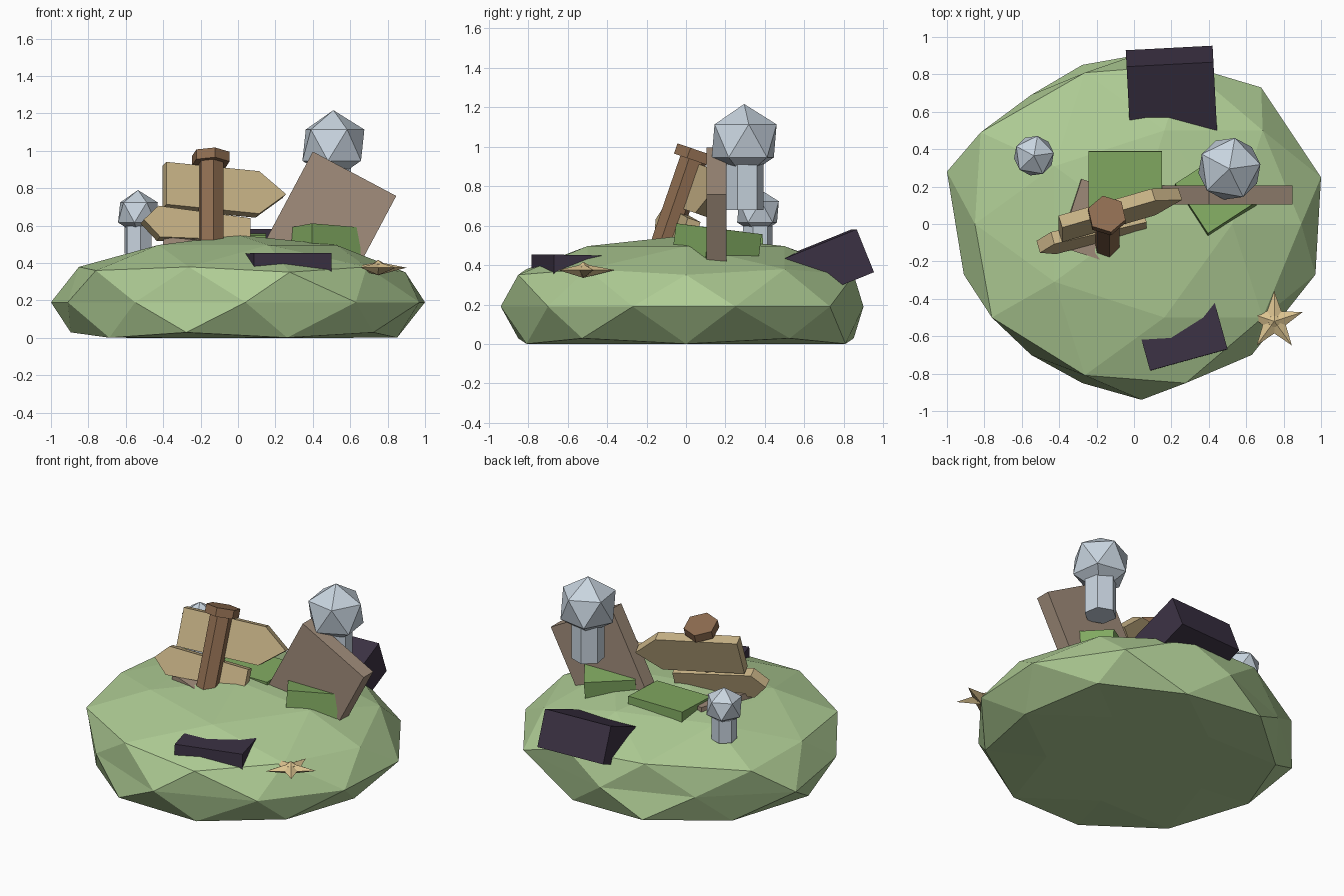
import bpy, bmesh, math
from mathutils import Matrix, Vector, Euler

if "Cube" in bpy.data.objects:
    bpy.data.objects.remove(bpy.data.objects["Cube"])

R = math.radians


def mat(name, r, g, b):
    m = bpy.data.materials.new(name)
    m.diffuse_color = (r, g, b, 1)
    m.use_nodes = True
    m.node_tree.nodes["Principled BSDF"].inputs["Base Color"].default_value = m.diffuse_color
    return m


GRASS = mat("grass", 0.43, 0.61, 0.30)
BUSH = mat("leaf_green", 0.22, 0.40, 0.12)
DARK = mat("dark_stone", 0.045, 0.032, 0.058)
SLAB = mat("brown_stone", 0.36, 0.27, 0.20)
POST = mat("post_wood", 0.27, 0.15, 0.08)
PLANK = mat("plank_wood", 0.58, 0.45, 0.24)
STAR = mat("sand", 0.72, 0.55, 0.28)
SILVER = mat("silver", 0.58, 0.66, 0.74)


def finish(name, bm, material, matrix=Matrix()):
    bmesh.ops.recalc_face_normals(bm, faces=bm.faces)
    me = bpy.data.meshes.new(name)
    bm.to_mesh(me)
    bm.free()
    me.materials.append(material)
    ob = bpy.data.objects.new(name, me)
    ob.matrix_world = matrix
    bpy.context.collection.objects.link(ob)
    return ob


def place(loc, rot=(0, 0, 0)):
    return Matrix.Translation(loc) @ Euler([R(a) for a in rot]).to_matrix().to_4x4()


def box(name, size, loc, rot, material):
    bm = bmesh.new()
    bmesh.ops.create_cube(bm, size=1)
    bmesh.ops.scale(bm, vec=size, verts=bm.verts)
    finish(name, bm, material, place(loc, rot))


def prism(name, radius, z0, z1, material, matrix, turn=0, sides=6):
    bm = bmesh.new()
    bmesh.ops.create_cone(bm, cap_ends=True, segments=sides, radius1=radius, radius2=radius, depth=z1 - z0,
                          matrix=Matrix.Translation((0, 0, (z0 + z1) / 2)) @ Matrix.Rotation(R(turn), 4, 'Z'))
    finish(name, bm, material, matrix)


def ball(name, radius, loc, material, turn=0):
    bm = bmesh.new()
    bmesh.ops.create_icosphere(bm, subdivisions=1, radius=radius)
    finish(name, bm, material, place(loc, (0, 0, turn)))


def sign(name, profile, thick, matrix):
    bm = bmesh.new()
    f = bm.faces.new([bm.verts.new((x, -thick / 2, z)) for x, z in profile])
    r = bmesh.ops.extrude_face_region(bm, geom=[f])
    bmesh.ops.translate(bm, vec=(0, thick, 0), verts=[v for v in r['geom'] if isinstance(v, bmesh.types.BMVert)])
    finish(name, bm, PLANK, matrix)


# Mound: squashed icosphere with an uneven rim and a flat base
bm = bmesh.new()
bmesh.ops.create_icosphere(bm, subdivisions=2, radius=1)
rim = [(-1, .28), (-.55, .69), (0, .9), (.68, .73), (1, .25), (.97, -.27),
       (.63, -.7), (.04, -.94), (-.55, -.7), (-.91, -.27)]
ring = [v for v in bm.verts if abs(v.co.z) < 0.01]
upper = [v for v in bm.verts if 0.3 < v.co.z < 0.6]
for v in bm.verts:
    v.co.z = max(0, 0.19 + 0.36 * v.co.z)
for targets, pool, z in ((rim, ring, .19), ([(-.82, .49), (-.76, -.5)], upper, .36)):
    for x, y in targets:
        v = min(pool, key=lambda p: (p.co.xy - Vector((x, y))).length)
        v.co = (x, y, z)
finish("mound", bm, GRASS)

# Signpost leaning back, with two arrow planks behind it
lean = place((-.145, -.13, .45), (-19, 0, 0))
prism("sign_post", .07, -.04, .53, POST, lean, 12)
prism("sign_post_cap", .105, .51, .565, POST, lean, 12)
sign("upper_sign", [(-.26, -.12), (.26, -.12), (.41, .005), (.26, .12), (-.26, .12)], .07,
     lean @ place((0, .055, .38), (0, 0, 17)))
sign("lower_sign", [(.21, -.065), (.21, .06), (-.30, .085), (-.38, 0), (-.29, -.09)], .07,
     lean @ place((0, .05, .165), (0, 0, 15)))

# Stone slabs
box("leaning_slab", (.505, .10, .58), (.487, .155, .621), (0, 28, 0), SLAB)
box("sunken_slab", (.30, .38, .08), (-.20, .015, .487), (0, 5, -18), SLAB)

# Dark blocks
box("back_block", (.465, .40, .235), (.2, .712, .398), (22, 0, 3), DARK)
box("front_block", (.43, .40, .22), (.24, -.535, .34), (-1, 0, 15.5), DARK)

# Green blocks
box("back_green_block", (.395, .30, .08), (-.047, .24, .512), (2, 0, 0), BUSH)
box("side_green_block", (.31, .32, .16), (.437, .157, .505), (-6, 4, 33), BUSH)

# Round-topped silver trees
for label, x, y, r, zc, tr, z0 in (("big", .51, .295, .187, 1.03, .1, .68),
                                   ("small", -.535, .365, .12, .67, .076, .45)):
    ball(label + "_tree_crown", r, (x, y, zc), SILVER, 8)
    prism(label + "_tree_trunk", tr, z0, zc - r * .6, SILVER, place((x, y, 0)), 10)

# Starfish with a raised centre
bm = bmesh.new()
rimv = []
for i in range(10):
    a, r = R(90 + 36 * i), (.065 if i % 2 else .16)
    rimv.append(bm.verts.new((r * math.cos(a), r * math.sin(a), 0)))
for h in (.03, -.04):
    c = bm.verts.new((0, 0, h))
    for i in range(10):
        bm.faces.new((rimv[i], rimv[(i + 1) % 10], c))
finish("starfish", bm, STAR, place((.75, -.52, .375)))
ball("starfish_centre", .042, (.75, -.52, .375), STAR, 18)
